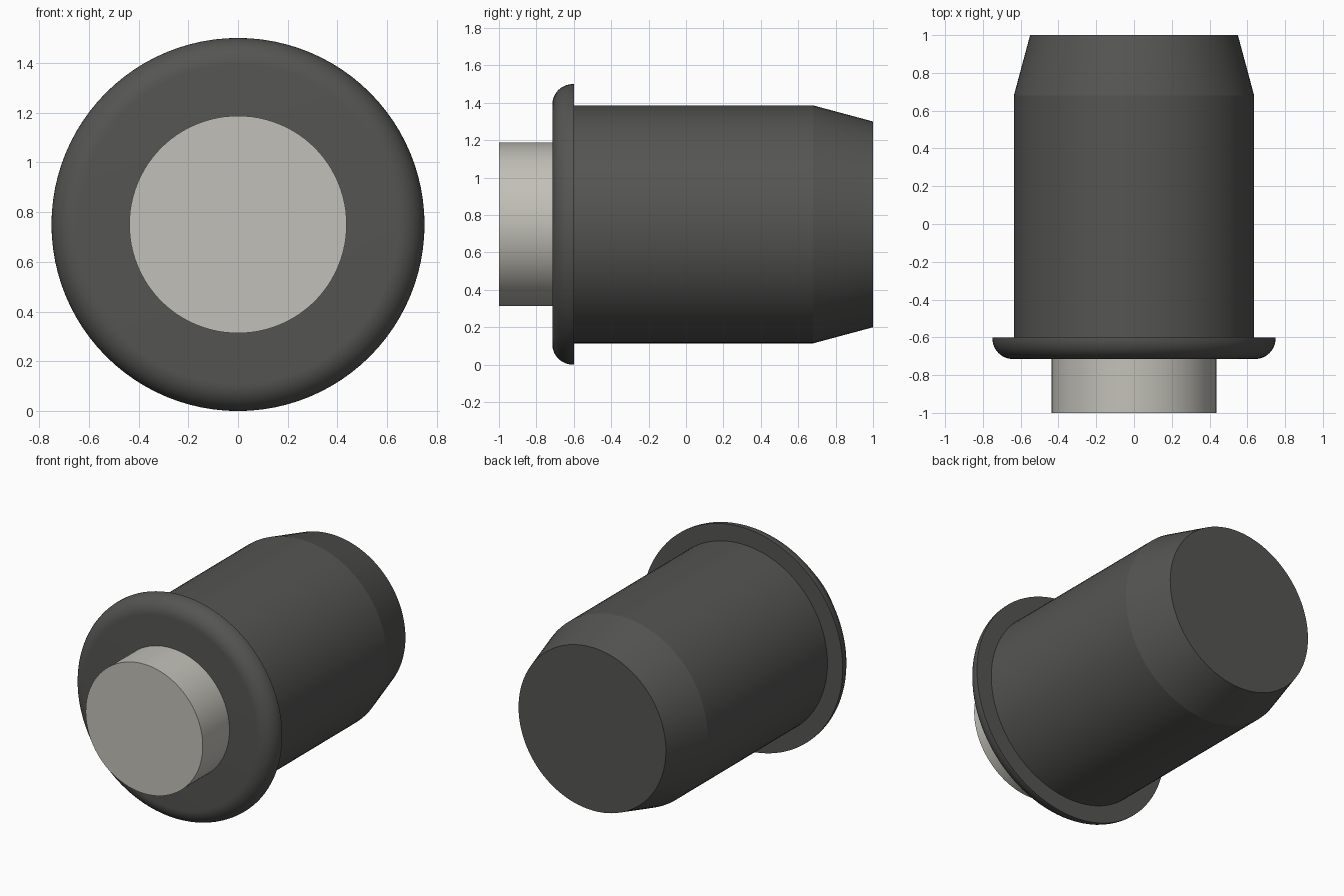
import bpy, bmesh, math

if "Cube" in bpy.data.objects:
    bpy.data.objects.remove(bpy.data.objects["Cube"])

AXIS_Z = 0.75
SEGMENTS = 96


def material(name, color):
    m = bpy.data.materials.new(name)
    m.diffuse_color = (*color, 1)
    m.use_nodes = True
    m.node_tree.nodes["Principled BSDF"].inputs["Base Color"].default_value = m.diffuse_color
    return m


def lathe(name, profile, mat):
    """Revolve (radius, y) points around the horizontal y axis and cap both ends."""
    bm = bmesh.new()
    rings = []
    for r, y in profile:
        rings.append([bm.verts.new((r * math.cos(a), y, AXIS_Z + r * math.sin(a)))
                      for a in (2 * math.pi * i / SEGMENTS for i in range(SEGMENTS))])
    for a, b in zip(rings, rings[1:]):
        for i in range(SEGMENTS):
            j = (i + 1) % SEGMENTS
            bm.faces.new((a[i], a[j], b[j], b[i]))
    bm.faces.new(rings[0])
    bm.faces.new(rings[-1])
    bmesh.ops.recalc_face_normals(bm, faces=bm.faces)
    mesh = bpy.data.meshes.new(name)
    bm.to_mesh(mesh)
    bm.free()
    mesh.materials.append(mat)
    obj = bpy.data.objects.new(name, mesh)
    bpy.context.collection.objects.link(obj)
    bpy.ops.object.select_all(action='DESELECT')
    obj.select_set(True)
    bpy.context.view_layer.objects.active = obj
    bpy.ops.object.shade_smooth_by_angle(angle=math.radians(12))
    return obj


dark = material("dark_plastic", (0.09, 0.09, 0.087))
light = material("light_plastic", (0.54, 0.53, 0.48))

# Housing: flange with rounded front rim, straight barrel, tapered tail
FILLET = 0.11
rim = [(0.75 - FILLET + FILLET * math.sin(t), -0.715 + FILLET - FILLET * math.cos(t))
       for t in (math.pi / 2 * i / 12 for i in range(13))]
lathe("housing", rim + [(0.75, -0.6), (0.636, -0.6), (0.636, 0.68), (0.55, 1.0)], dark)

# Push button protruding from the flange
lathe("push_button", [(0.437, -1.0), (0.437, -0.70)], light)
